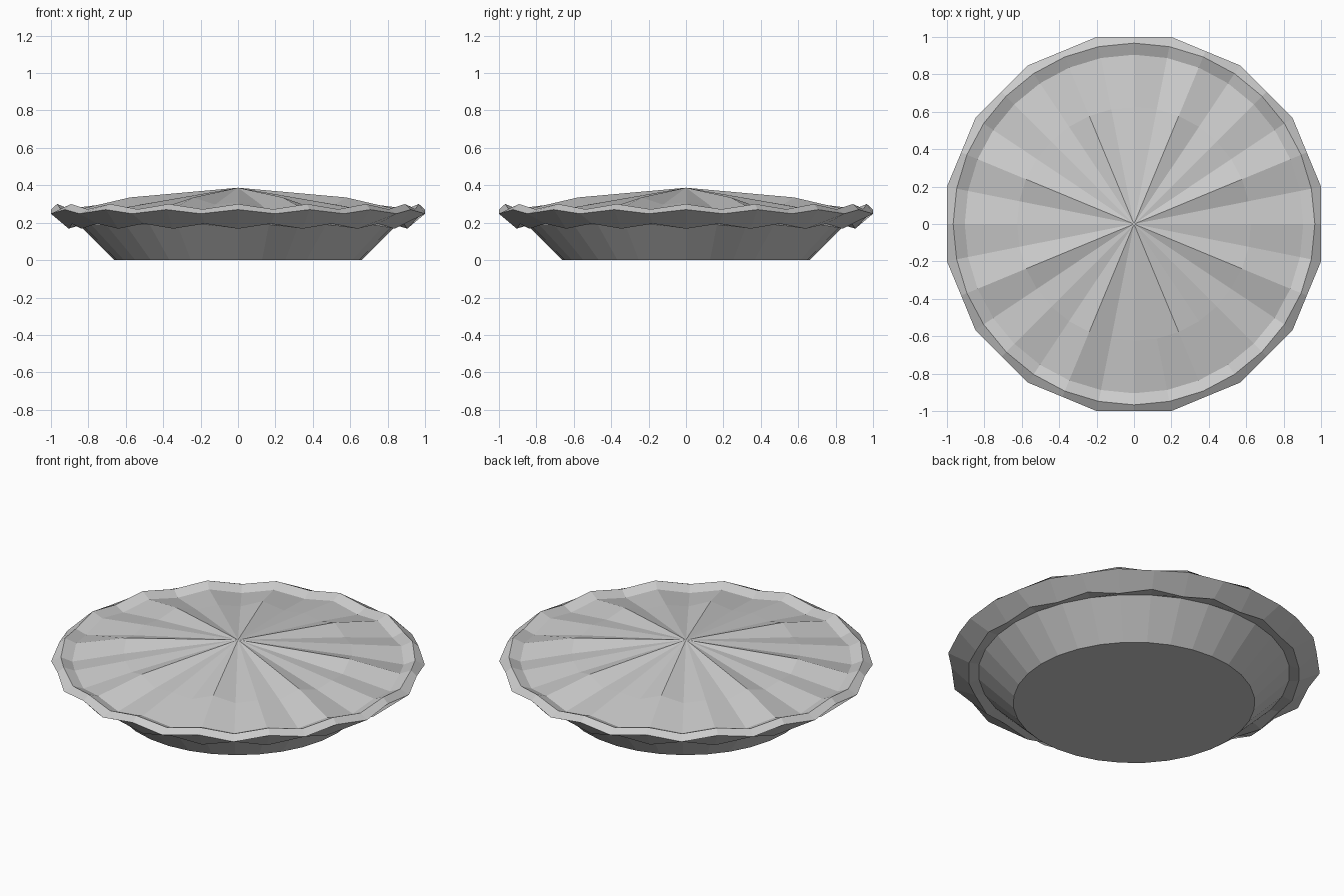
import bpy, bmesh
from math import sin, cos, pi

SEGMENTS = 32

cube = bpy.data.objects.get("Cube")
if cube:
    bpy.data.objects.remove(cube)

grey = bpy.data.materials.new("plain grey")
grey.use_nodes = True
colour = (0.6, 0.6, 0.6, 1)
grey.diffuse_color = colour
grey.node_tree.nodes["Principled BSDF"].inputs["Base Color"].default_value = colour


def loft(name, rings, bottom=False, peak=None):
    """Join rings of (radius, z); each value is a cycle repeated around the ring."""
    bm = bmesh.new()
    loops = []
    for radii, heights in rings:
        loop = []
        for i in range(SEGMENTS):
            a = 2 * pi * i / SEGMENTS
            r, z = radii[i % len(radii)], heights[i % len(heights)]
            loop.append(bm.verts.new((r * cos(a), r * sin(a), z)))
        loops.append(loop)
    for low, high in zip(loops, loops[1:]):
        for i in range(SEGMENTS):
            j = (i + 1) % SEGMENTS
            bm.faces.new((low[i], low[j], high[j], high[i]))
    if bottom:
        bm.faces.new(loops[0][::-1])
    if peak is not None:
        tip = bm.verts.new((0, 0, peak))
        for i in range(SEGMENTS):
            bm.faces.new((loops[-1][i], loops[-1][(i + 1) % SEGMENTS], tip))
    mesh = bpy.data.meshes.new(name)
    bm.to_mesh(mesh)
    bm.free()
    mesh.materials.append(grey)
    obj = bpy.data.objects.new(name, mesh)
    bpy.context.collection.objects.link(obj)
    return obj


# Sloping dish
loft("dish", [([0.66], [0]), ([0.85], [0.19])], bottom=True)

# Wavy crust lip, from its underside round to its inner edge
loft("crust_rim", [
    ([0.85], [0.19]),
    ([0.905], [0.168, 0.195]),
    ([1.0, 1.02], [0.27, 0.248]),
    ([0.967], [0.30, 0.272]),
    ([0.905], [0.275, 0.247]),
])

# Pleated lid with a raised fold every eighth of a turn
loft("lid", [
    ([0.905], [0.275, 0.247]),
    ([0.625], [0.31, 0.297, 0.335, 0.297]),
], peak=0.387)
